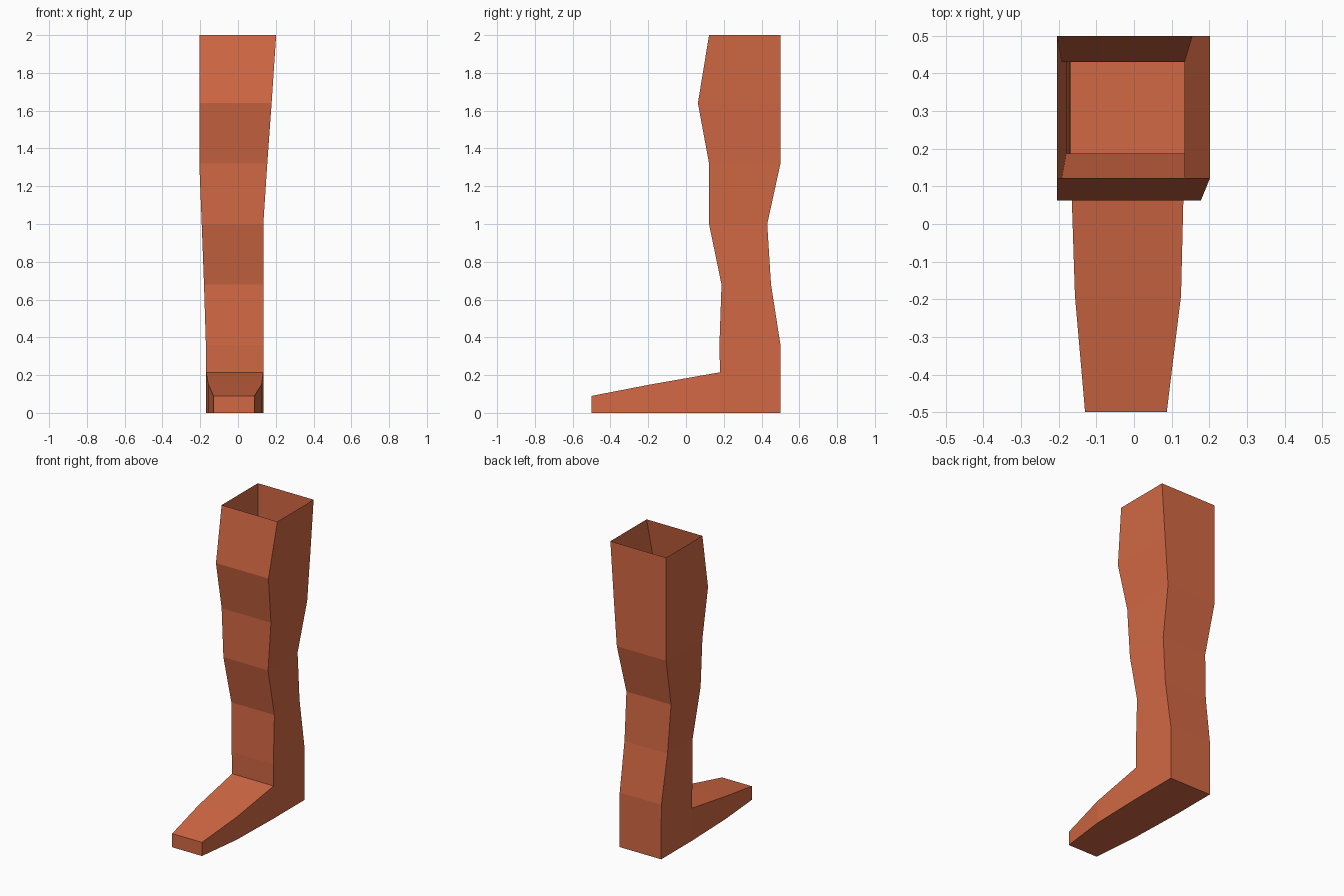
import bpy, bmesh

if "Cube" in bpy.data.objects:
    bpy.data.objects.remove(bpy.data.objects["Cube"])

# Shaft cross-sections, top to bottom: z, left x, right x, front y, back y
SHAFT = [
    (2.00, -0.205, 0.202, 0.122, 0.50),
    (1.64, -0.205, 0.178, 0.063, 0.50),
    (1.32, -0.205, 0.155, 0.122, 0.50),
    (1.00, -0.192, 0.134, 0.122, 0.43),
    (0.68, -0.180, 0.134, 0.188, 0.45),
    (0.36, -0.170, 0.134, 0.177, 0.50),
    (0.215, -0.169, 0.134, 0.180, 0.50),
    (0.00, -0.169, 0.134, 0.180, 0.50),
]
# Foot cross-sections, ankle to toe: y, left x, right x, top z
FOOT = [
    (-0.19, -0.157, 0.125, 0.150),
    (-0.50, -0.130, 0.087, 0.090),
]

bm = bmesh.new()


def ring(points):
    return [bm.verts.new(p) for p in points]


def bridge(a, b, skip=()):
    for i in range(4):
        if i not in skip:
            j = (i + 1) % 4
            bm.faces.new((a[i], b[i], b[j], a[j]))


# Hollow leg shaft, open at the top; the front of the ankle opens into the foot
rings = [ring([(l, f, z), (r, f, z), (r, b, z), (l, b, z)])
         for z, l, r, f, b in SHAFT]
for k in range(len(rings) - 1):
    bridge(rings[k], rings[k + 1], skip=(0,) if k == len(rings) - 2 else ())
bm.faces.new(rings[-1][::-1])  # heel sole

# Tapering foot, closed at the toe
ankle, heel = rings[-2], rings[-1]
previous = [ankle[0], ankle[1], heel[1], heel[0]]
for y, l, r, top in FOOT:
    section = ring([(l, y, top), (r, y, top), (r, y, 0), (l, y, 0)])
    bridge(previous, section)
    previous = section
bm.faces.new(previous)

bmesh.ops.recalc_face_normals(bm, faces=bm.faces)
# The back of the heel must face +y
back = max(bm.faces, key=lambda f: abs(f.normal.y) * f.calc_center_median().y)
if back.normal.y < 0:
    bmesh.ops.reverse_faces(bm, faces=bm.faces)

mesh = bpy.data.meshes.new("leg_and_foot")
bm.to_mesh(mesh)
bm.free()
leg = bpy.data.objects.new("leg_and_foot", mesh)
bpy.context.collection.objects.link(leg)

# Single terracotta colour
mat = bpy.data.materials.new("terracotta")
mat.diffuse_color = (0.65, 0.14, 0.058, 1)
mat.use_nodes = True
mat.node_tree.nodes["Principled BSDF"].inputs["Base Color"].default_value = mat.diffuse_color
mesh.materials.append(mat)
